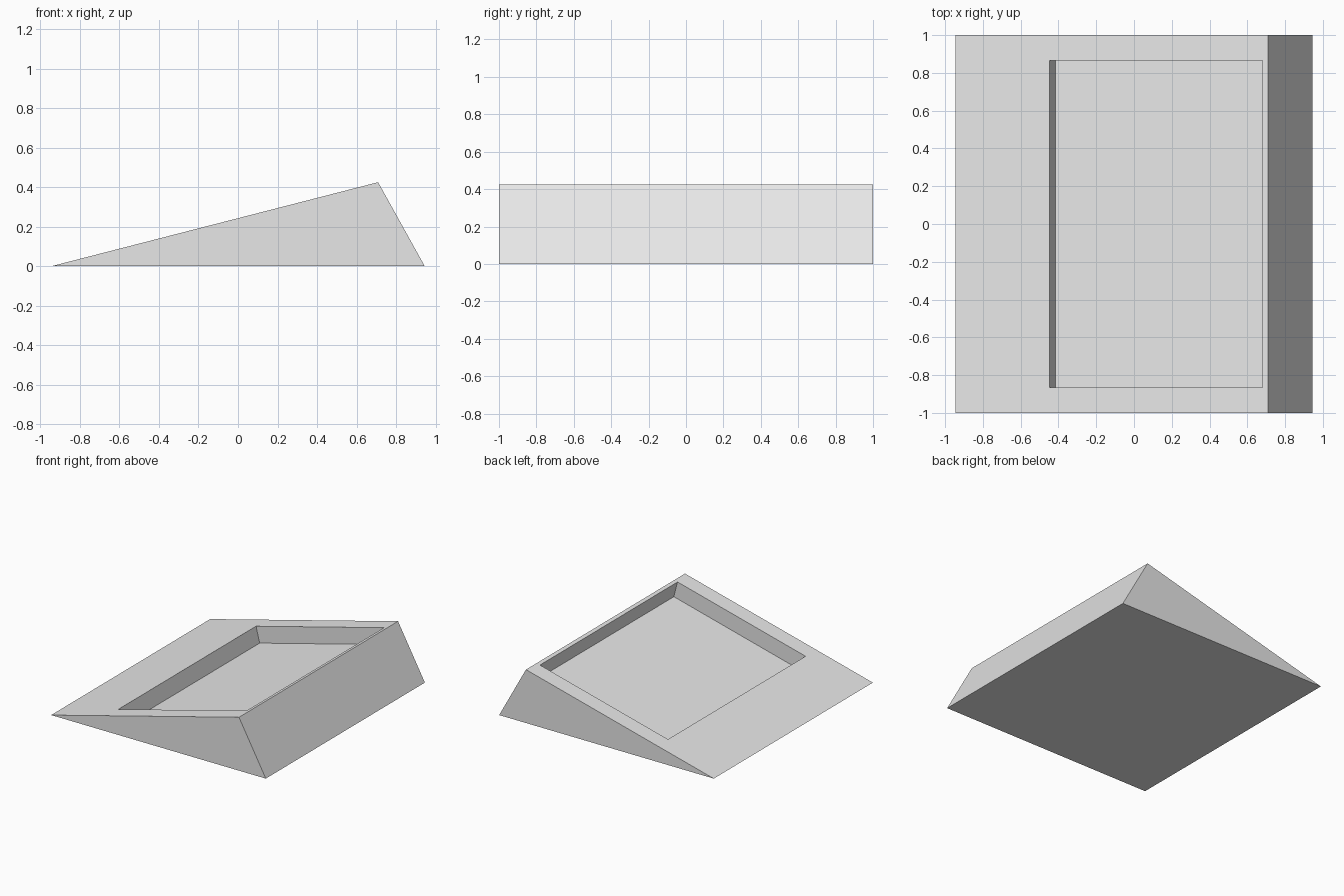
import bpy
import bmesh
from mathutils import Vector

default_cube = bpy.data.objects.get("Cube")
if default_cube:
    bpy.data.objects.remove(default_cube, do_unlink=True)

# Overall sizes
LOW_X, HIGH_X = -0.945, 0.945
RIDGE_X, RIDGE_Z = 0.709, 0.425
HALF_WIDTH = 1.0
OPEN_LOW_X, OPEN_HIGH_X, OPEN_HALF_WIDTH = -0.447, 0.68, 0.865
RECESS_DEPTH = 0.13

# Plain grey material
grey = bpy.data.materials.new("plain_grey")
grey.use_nodes = True
colour = (0.8, 0.8, 0.8, 1.0)
grey.diffuse_color = colour
grey.node_tree.nodes["Principled BSDF"].inputs["Base Color"].default_value = colour

# Triangular prism running along y
bm = bmesh.new()
profile = [(LOW_X, 0), (HIGH_X, 0), (RIDGE_X, RIDGE_Z)]
end = bm.faces.new([bm.verts.new((x, -HALF_WIDTH, z)) for x, z in profile])
result = bmesh.ops.extrude_face_region(bm, geom=[end], use_keep_orig=True)
bmesh.ops.translate(bm, vec=(0, 2 * HALF_WIDTH, 0),
                    verts=[v for v in result["geom"] if isinstance(v, bmesh.types.BMVert)])
bmesh.ops.recalc_face_normals(bm, faces=bm.faces)
bm.normal_update()

# Rim: inset the long slope, then fit the opening to its size
slope = min(bm.faces, key=lambda f: f.normal.x)
normal = slope.normal.copy()
bmesh.ops.inset_individual(bm, faces=[slope], thickness=0.1)
middle_x = (LOW_X + RIDGE_X) / 2
for v in slope.verts:
    x = OPEN_LOW_X if v.co.x < middle_x else OPEN_HIGH_X
    y = OPEN_HALF_WIDTH if v.co.y > 0 else -OPEN_HALF_WIDTH
    v.co = Vector((x, y, RIDGE_Z * (x - LOW_X) / (RIDGE_X - LOW_X)))

# Recess: push the floor in, square to the slope
walls = bmesh.ops.extrude_discrete_faces(bm, faces=[slope])
floor = walls["faces"][0]
bmesh.ops.translate(bm, vec=-normal * RECESS_DEPTH, verts=list(floor.verts))
bmesh.ops.recalc_face_normals(bm, faces=bm.faces)

mesh = bpy.data.meshes.new("wedge_body")
bm.to_mesh(mesh)
bm.free()
mesh.materials.append(grey)
body = bpy.data.objects.new("wedge_body", mesh)
bpy.context.collection.objects.link(body)
